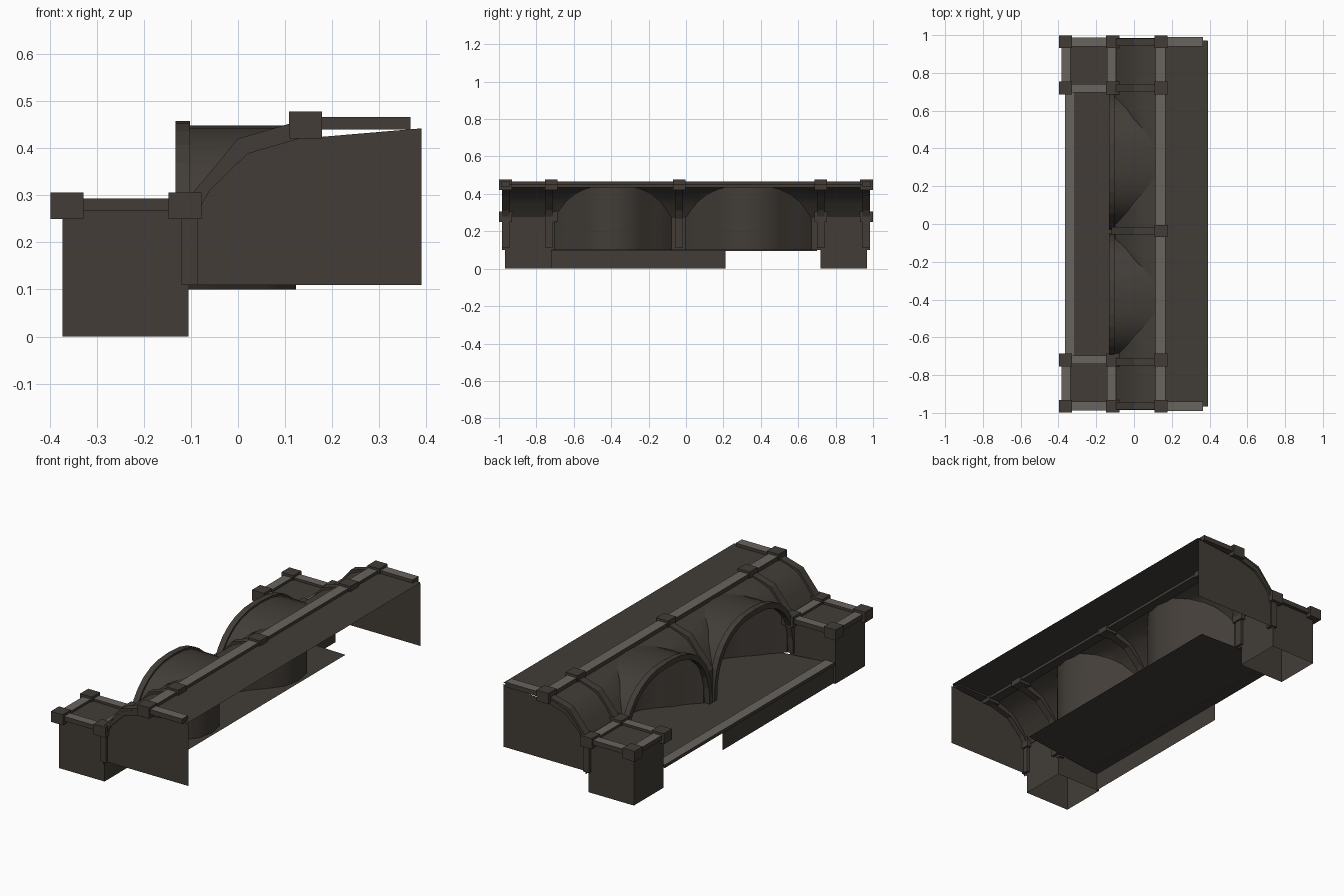
import bpy, bmesh, math

if "Cube" in bpy.data.objects:
    bpy.data.objects.remove(bpy.data.objects["Cube"])

def mat(name, c):
    m = bpy.data.materials.new(name)
    m.diffuse_color = (*c, 1)
    m.use_nodes = True
    m.node_tree.nodes["Principled BSDF"].inputs["Base Color"].default_value = m.diffuse_color
    return m

DARK = mat("dark stone", (0.054, 0.046, 0.038))
LIGHT = mat("pale coping", (0.140, 0.128, 0.114))

def finish(name, bm, smooth=False, pale_top=False, solid=False):
    bmesh.ops.remove_doubles(bm, verts=bm.verts, dist=0.0003)
    if solid:
        bmesh.ops.recalc_face_normals(bm, faces=bm.faces)
    bm.normal_update()
    if pale_top:
        for f in bm.faces:
            f.material_index = 1 if f.normal.z > 0.9 else 0
    me = bpy.data.meshes.new(name)
    bm.to_mesh(me)
    bm.free()
    me.materials.append(DARK)
    me.materials.append(LIGHT)
    ob = bpy.data.objects.new(name, me)
    bpy.context.collection.objects.link(ob)
    if smooth:
        bpy.ops.object.select_all(action='DESELECT')
        ob.select_set(True)
        bpy.context.view_layer.objects.active = ob
        bpy.ops.object.shade_smooth_by_angle(angle=math.radians(30))
    return ob

def box(name, x0, x1, y0, y1, z0, z1, pale_top=False, open_bottom=False):
    bm = bmesh.new()
    bmesh.ops.create_cube(bm, size=1)
    for v in bm.verts:
        v.co = (x0 if v.co.x < 0 else x1, y0 if v.co.y < 0 else y1, z0 if v.co.z < 0 else z1)
    if open_bottom:
        bm.normal_update()
        bmesh.ops.delete(bm, geom=[f for f in bm.faces if f.normal.z < -0.9], context='FACES_ONLY')
    return finish(name, bm, pale_top=pale_top)

def sheet(name, rows, smooth=True, flip=False):
    """Skin a grid of points, one row after another."""
    bm = bmesh.new()
    vs = [[bm.verts.new(p) for p in r] for r in rows]
    for a, b in zip(vs, vs[1:]):
        for i in range(len(a) - 1):
            q = (a[i], a[i + 1], b[i + 1], b[i])
            bm.faces.new(q[::-1] if flip else q)
    return finish(name, bm, smooth)

def strip_prism(name, outer, inner, place, t0, t1):
    """Solid band between two open polylines, thickened from t0 to t1."""
    bm = bmesh.new()
    rings = [[bm.verts.new(place(p, t)) for p, t in ((o, t0), (o, t1), (i, t1), (i, t0))]
             for o, i in zip(outer, inner)]
    for a, b in zip(rings, rings[1:]):
        for k in range(4):
            bm.faces.new((a[k], a[(k + 1) % 4], b[(k + 1) % 4], b[k]))
    bm.faces.new(rings[0])
    bm.faces.new(rings[-1][::-1])
    return finish(name, bm, solid=True)

# Quarter-vault profile (x, z) and its rib outlines
VAULT = [(-0.10, 0.10), (-0.10, 0.27), (-0.05, 0.345), (0.005, 0.405), (0.06, 0.428), (0.13, 0.45)]
OUTER = [(-0.12, 0.11), (-0.12, 0.27), (-0.10, 0.30), (0.0, 0.42), (0.13, 0.458)]
INNER = [(-0.085, 0.11), (-0.085, 0.265), (-0.06, 0.31), (0.02, 0.388), (0.13, 0.42)]

def vault_x(z):
    for (xa, za), (xb, zb) in zip(VAULT, VAULT[1:]):
        if z <= zb:
            return xa + (xb - xa) * max(0, z - za) / (zb - za)
    return VAULT[-1][0]

def arch(c, r, h=0.348, n=2.4, seg=16):
    pts = []
    for i in range(seg + 1):
        a = math.pi * i / seg
        co, si = -math.cos(a), max(0.0, math.sin(a))
        pts.append((c + r * math.copysign(abs(co) ** (2 / n), co), 0.10 + h * si ** (2 / n)))
    return pts

ARCHES = [(-0.39, 0.335), (0.335, 0.36)]
line = [(-0.985, 0.10)]

# Alcoves: barrel roof, curved back wall, front arch rim
for c, r in ARCHES:
    pts = arch(c, r)
    line += pts
    sheet("alcove_roof", [[(-0.13 + (vault_x(z) + 0.13) * k / 3, y, z) for k in range(4)] for y, z in pts])
    sheet("alcove_back_wall", [[(vault_x(z), y, 0.10 + (z - 0.10) * k / 3) for k in range(4)]
                               for y, z in pts])
    strip_prism("alcove_arch_rim", arch(c, r + 0.008, 0.358), arch(c, r - 0.016, 0.33),
                lambda p, t: (t, p[0], p[1]), -0.133, -0.102)
line.append((0.985, 0.10))

# Curved roof above and between the alcoves
sheet("curved_roof", [[(vault_x(max(z, z0)), y, max(z, z0)) for x, z in VAULT] for y, z0 in line], flip=True)

# Flat deck and floor
sheet("roof_deck", [[(0.13, -0.98, 0.45), (0.13, 0.98, 0.45)], [(0.392, -0.965, 0.448), (0.392, 0.97, 0.448)]],
      False)
sheet("alcove_floor", [[(-0.36, -0.73, 0.10), (-0.36, 0.72, 0.10)], [(0.14, -0.66, 0.10), (0.14, 0.70, 0.10)]],
      False)
sheet("floor_fascia", [[(-0.36, -0.73, 0.0), (-0.36, 0.21, 0.0)], [(-0.36, -0.73, 0.1), (-0.36, 0.21, 0.1)]],
      False)
box("floor_edge_coping", -0.366, -0.312, -0.72, 0.70, 0.095, 0.112, True)

# Curved ribs
for y in (-0.963, -0.73, -0.035, 0.72, 0.963):
    strip_prism("curved_rib", OUTER, INNER, lambda p, t: (p[0], t, p[1]), y - 0.02, y + 0.02)

# Long roof coping
box("roof_coping", 0.113, 0.168, -0.98, 0.98, 0.435, 0.466, True)
box("roof_middle_block", 0.108, 0.178, -0.07, -0.004, 0.42, 0.478)

# Both ends: wall, low corner block, copings and corner blocks
for s in (-1, 1):
    bm = bmesh.new()
    outline = INNER + [(0.39, 0.442), (0.39, 0.11)]
    f = bm.faces.new([bm.verts.new((x, s * 0.972, z)) for x, z in outline])
    if s > 0:
        f.normal_flip()
    finish("end_wall", bm)

    def span(a, b):
        return sorted((s * a, s * b))

    box("roof_end_coping", 0.15, 0.366, *span(0.94, 0.99), 0.44, 0.466, True)
    box("corner_block", -0.372, -0.105, *span(0.72, 0.968), 0.0, 0.28, open_bottom=True)
    for y in (0.965, 0.72):
        box("block_cross_coping", -0.37, -0.10, *span(y - 0.025, y + 0.022), 0.268, 0.293, True)
        for x in (-0.363, -0.112):
            box("low_post_cap", x - 0.035, x + 0.035, *span(y - 0.034, y + 0.034), 0.25, 0.306)
        box("high_post_cap", 0.108, 0.178, *span(y - 0.034, y + 0.034), 0.42, 0.478)
    for x in (-0.358, -0.118):
        box("block_side_coping", x - 0.026, x + 0.022, *span(0.72, 0.97), 0.268, 0.293, True)
